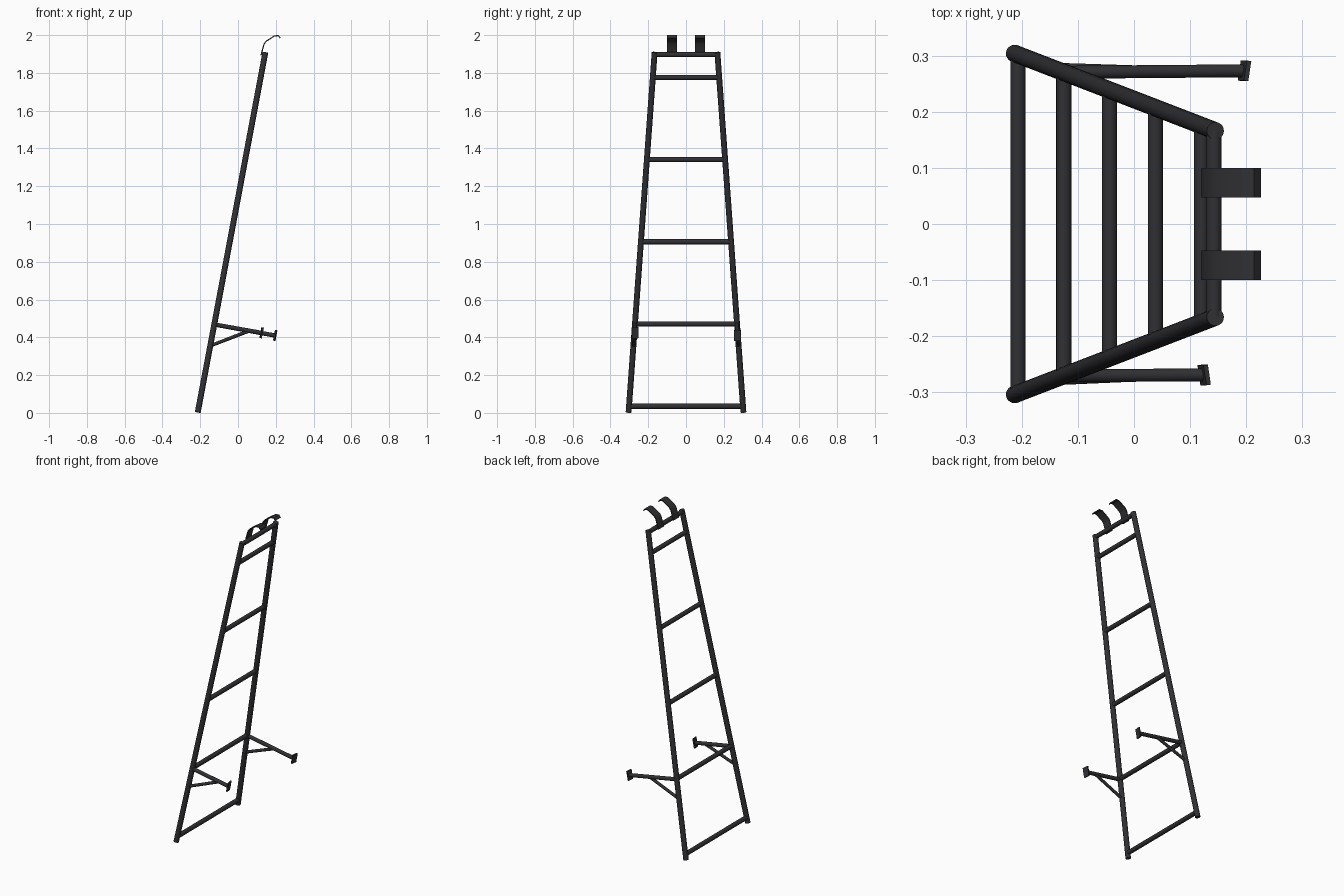
import bpy, bmesh
from mathutils import Vector, Matrix

if "Cube" in bpy.data.objects:
    bpy.data.objects.remove(bpy.data.objects["Cube"])

mat = bpy.data.materials.new("dark_metal")
mat.diffuse_color = (0.03, 0.03, 0.035, 1)
mat.use_nodes = True
mat.node_tree.nodes["Principled BSDF"].inputs["Base Color"].default_value = mat.diffuse_color

BOT, TOP = Vector((-0.213, 0.304, 0.003)), Vector((0.145, 0.166, 1.909))


def on_rail(z, side=1):
    p = BOT.lerp(TOP, (z - BOT.z) / (TOP.z - BOT.z))
    return Vector((p.x, p.y * side, p.z))


def finish(name, bm):
    bmesh.ops.recalc_face_normals(bm, faces=bm.faces)
    me = bpy.data.meshes.new(name)
    bm.to_mesh(me)
    bm.free()
    ob = bpy.data.objects.new(name, me)
    bpy.context.collection.objects.link(ob)
    me.materials.append(mat)
    bpy.context.view_layer.objects.active = ob
    ob.select_set(True)
    bpy.ops.object.shade_smooth_by_angle()
    ob.select_set(False)
    return ob


def tube(name, a, b, r):
    d = b - a
    m = Matrix.Translation((a + b) / 2) @ d.to_track_quat('Z', 'Y').to_matrix().to_4x4()
    bm = bmesh.new()
    bmesh.ops.create_cone(bm, cap_ends=True, segments=20, radius1=r, radius2=r,
                          depth=d.length, matrix=m)
    return finish(name, bm)


# Leaning side rails
for side, label in ((1, "back"), (-1, "front")):
    tube(label + "_rail", on_rail(BOT.z, side), on_rail(TOP.z, side), 0.0155)

# Rungs between the rails
for i, z in enumerate((0.035, 0.471, 0.906, 1.341, 1.776, 1.897)):
    tube(f"rung_{i + 1}", on_rail(z, -1), on_rail(z, 1), 0.0135)

# Standoff arms, diagonal braces and foot plates (the back arm is longer)
for side, label, end in ((1, "back", Vector((0.194, 0.273, 0.410))),
                         (-1, "front", Vector((0.122, -0.269, 0.424)))):
    start = on_rail(0.468, side)
    tube(label + "_arm", start, end, 0.0115)
    tube(label + "_brace", on_rail(0.355, side),
         start.lerp(end, (0.06 - start.x) / (end.x - start.x)), 0.009)
    up = (on_rail(1, side) - on_rail(0, side)).normalized()
    rot = (Matrix.Rotation(0.19, 4, 'Y') @ Matrix.Rotation(-0.15 * side, 4, 'Z'))
    bm = bmesh.new()
    bmesh.ops.create_cube(bm, size=1, matrix=Matrix.Translation(end + Vector((0.003, 0, 0)))
                          @ rot @ Matrix.Diagonal((0.008, 0.036, 0.058, 1)))
    finish(label + "_foot_plate", bm)

# Flat bent hooks: a profile strip given thickness and width
profile = [(0.122, 1.893), (0.127, 1.914), (0.139, 1.955), (0.150, 1.968),
           (0.170, 1.981), (0.193, 1.996), (0.213, 1.997), (0.224, 1.984)]
pts = [Vector(p) for p in profile]
half = 0.003
for side, label in ((1, "back"), (-1, "front")):
    bm = bmesh.new()
    rings = []
    for i, p in enumerate(pts):
        t = (pts[min(i + 1, len(pts) - 1)] - pts[max(i - 1, 0)]).normalized()
        n = Vector((-t.y, t.x)) * half
        rings.append([bm.verts.new((q.x, y * side, q.y))
                      for q, y in ((p + n, 0.047), (p + n, 0.1), (p - n, 0.1), (p - n, 0.047))])
    for a, b in zip(rings, rings[1:]):
        for k in range(4):
            bm.faces.new((a[k], a[(k + 1) % 4], b[(k + 1) % 4], b[k]))
    bm.faces.new(rings[0])
    bm.faces.new(rings[-1])
    finish(label + "_hook", bm)
